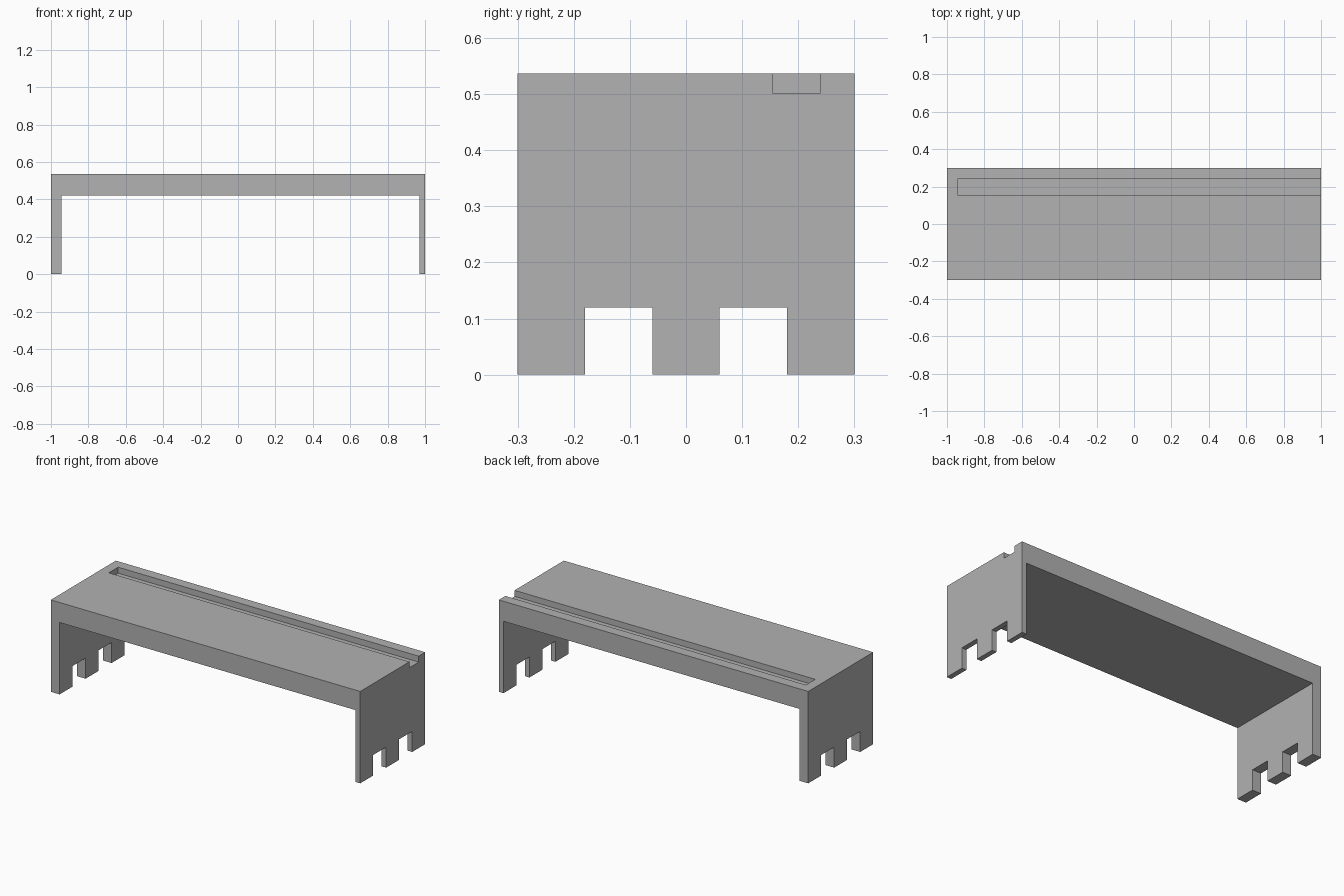
import bpy
import bmesh

cube = bpy.data.objects.get("Cube")
if cube:
    bpy.data.objects.remove(cube, do_unlink=True)

HALF_DEPTH, HEIGHT = 0.3, 0.537

grey = bpy.data.materials.new("plain_grey")
grey.use_nodes = True
colour = (0.445, 0.445, 0.445, 1)
grey.diffuse_color = colour
grey.node_tree.nodes["Principled BSDF"].inputs["Base Color"].default_value = colour


def prism(name, outline, y0, y1):
    """Extrude an x-z outline from y0 to y1."""
    bm = bmesh.new()
    face = bm.faces.new([bm.verts.new((x, y0, z)) for x, z in outline])
    new = bmesh.ops.extrude_face_region(bm, geom=[face])["geom"]
    verts = [v for v in new if isinstance(v, bmesh.types.BMVert)]
    bmesh.ops.translate(bm, vec=(0, y1 - y0, 0), verts=verts)
    bmesh.ops.recalc_face_normals(bm, faces=bm.faces)
    mesh = bpy.data.meshes.new(name)
    bm.to_mesh(mesh)
    bm.free()
    mesh.materials.append(grey)
    obj = bpy.data.objects.new(name, mesh)
    bpy.context.collection.objects.link(obj)
    return obj


def cut(target, x0, x1, y0, y1, z0, z1):
    """Subtract a box and remove the cutter."""
    cutter = prism("cutter", [(x0, z0), (x1, z0), (x1, z1), (x0, z1)], y0, y1)
    cutter.hide_render = True
    mod = target.modifiers.new("cut", 'BOOLEAN')
    mod.operation = 'DIFFERENCE'
    mod.solver = 'EXACT'
    mod.object = cutter
    bpy.context.view_layer.objects.active = target
    bpy.ops.object.modifier_apply(modifier=mod.name)
    bpy.data.objects.remove(cutter, do_unlink=True)


# Bridge body: thick top with a thicker right leg and a thinner left leg
body = prism("bridge_body", [
    (-1, 0), (-0.943, 0), (-0.943, 0.42), (0.97, 0.42),
    (0.97, 0), (1, 0), (1, HEIGHT), (-1, HEIGHT)], -HALF_DEPTH, HALF_DEPTH)

# Groove along the top, open at the left end
cut(body, -0.943, 1.1, 0.154, 0.24, 0.502, 0.6)

# Notches through both legs, leaving three feet each
for side in (-1, 1):
    cut(body, -1.1, 1.1, side * 0.12 - 0.06, side * 0.12 + 0.06, -0.1, 0.12)
